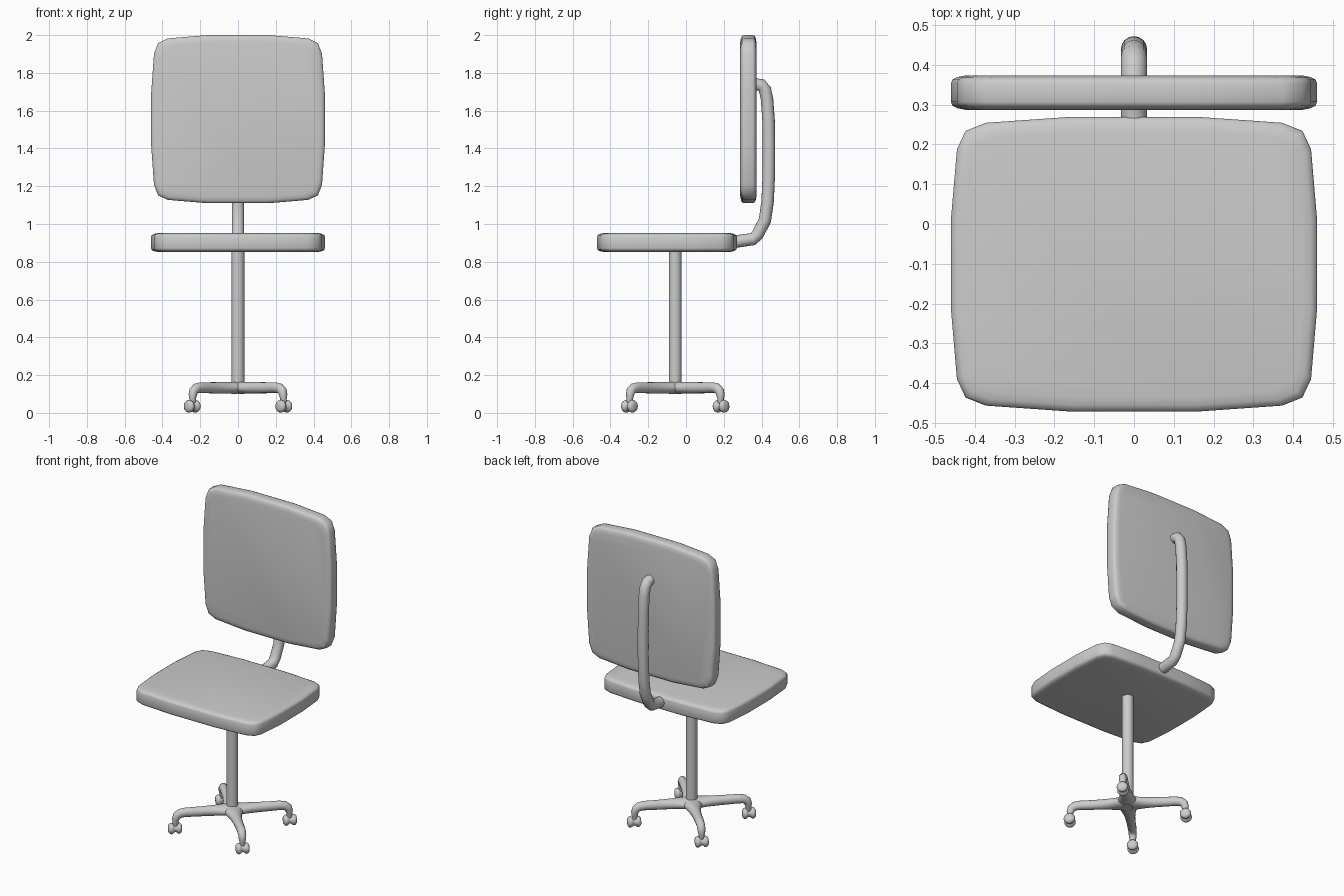
import bpy, bmesh, math
from mathutils import Matrix, Vector

if "Cube" in bpy.data.objects:
    bpy.data.objects.remove(bpy.data.objects["Cube"])

CY = -0.057  # y of the column and base


def finish(name, bm, angle=40):
    bmesh.ops.recalc_face_normals(bm, faces=bm.faces[:])
    me = bpy.data.meshes.new(name)
    bm.to_mesh(me)
    bm.free()
    ob = bpy.data.objects.new(name, me)
    bpy.context.collection.objects.link(ob)
    bpy.ops.object.select_all(action='DESELECT')
    ob.select_set(True)
    bpy.context.view_layer.objects.active = ob
    bpy.ops.object.shade_smooth_by_angle(angle=math.radians(angle))
    return ob


def skin(name, rings, mat, angle=40):
    """Bridge equal-length closed rings and cap both ends."""
    bm = bmesh.new()
    vs = [[bm.verts.new(mat @ Vector(p)) for p in r] for r in rings]
    n = len(vs[0])
    for a, b in zip(vs, vs[1:]):
        for i in range(n):
            j = (i + 1) % n
            bm.faces.new((a[i], a[j], b[j], b[i]))
    bm.faces.new(vs[0])
    bm.faces.new(vs[-1])
    return finish(name, bm, angle)


def sweep(name, path, mat=Matrix(), n=16):
    """Elliptical tube along (y, z, half width, half height) points."""
    rings = []
    for i, (y, z, w, h) in enumerate(path):
        p, q = path[max(i - 1, 0)], path[min(i + 1, len(path) - 1)]
        t = Vector((q[0] - p[0], q[1] - p[1])).normalized()
        ring = []
        for k in range(n):
            a = math.tau * k / n
            c, s = math.cos(a) * w, math.sin(a) * h
            ring.append((c, y - t.y * s, z + t.x * s))
        rings.append(ring)
    return skin(name, rings, mat, 50)


def cushion(name, hx, hy, thick, mat):
    """Bulged rounded square pad with soft rims."""
    q = [(1, .3), (.967, .78), (.92, .905), (.81, .96), (.35, 1)]
    outline = (q + [(-x, y) for x, y in reversed(q)]
               + [(-x, -y) for x, y in q] + [(x, -y) for x, y in reversed(q)])
    rim = [(.036, 0), (.016, .004), (.004, .010), (0, .020)]
    layers = [(d, -thick / 2 + e) for d, e in rim]
    layers += [(d, -z) for d, z in reversed(layers)]
    rings = [[(x * (hx - d), y * (hy - d), z) for x, y in outline]
             for d, z in layers]
    return skin(name, rings, mat, 60)


# Seat and backrest
cushion("seat", .46, .37, .10, Matrix.Translation((0, -.101, .902)))
cushion("backrest", .46, .445, .086,
        Matrix.Translation((0, .33, 1.555)) @ Matrix.Rotation(math.pi / 2, 4, 'X'))

# Bent tube joining seat and backrest
R = .033
tube = [(.20, .903), (.27, .908), (.355, .920), (.378, .942), (.418, 1.02),
        (.432, 1.12), (.438, 1.25), (.439, 1.4), (.437, 1.55), (.429, 1.66),
        (.418, 1.712), (.400, 1.735), (.36, 1.74)]
sweep("back_support", [(y, z, R, R) for y, z in tube])

# Column
bm = bmesh.new()
bmesh.ops.create_cone(bm, cap_ends=True, segments=24, radius1=.034, radius2=.034,
                      depth=.77, matrix=Matrix.Translation((0, CY, .485)))
finish("column", bm)

# Four diagonal legs with casters
leg = [(-.02, .133, .062, .031), (.045, .133, .055, .031), (.075, .133, .046, .031),
       (.11, .133, .037, .031), (.16, .133, .030, .030), (.22, .133, .027, .029),
       (.28, .134, .026, .028), (.312, .130, .025, .027), (.332, .116, .024, .025),
       (.339, .095, .022, .022), (.340, .078, .018, .018), (.340, .045, .014, .014)]
wheel = [(-.041, .010), (-.039, .022), (-.032, .031), (-.023, .034), (-.014, .031),
         (-.006, .023)]
wheel += [(-y, r) for y, r in reversed(wheel)]
base = Matrix.Translation((0, CY, 0))
for k in range(4):
    turn = Matrix.Rotation(math.radians(45 + 90 * k), 4, 'Z')
    sweep(f"base_leg_{k + 1}", leg, base @ turn)
    hub = base @ turn @ Vector((0, .343, .035))
    sweep(f"caster_{k + 1}", [(y, 0, r, r) for y, r in wheel],
          Matrix.Translation(hub) @ Matrix.Rotation(math.radians(-45), 4, 'Z'))
